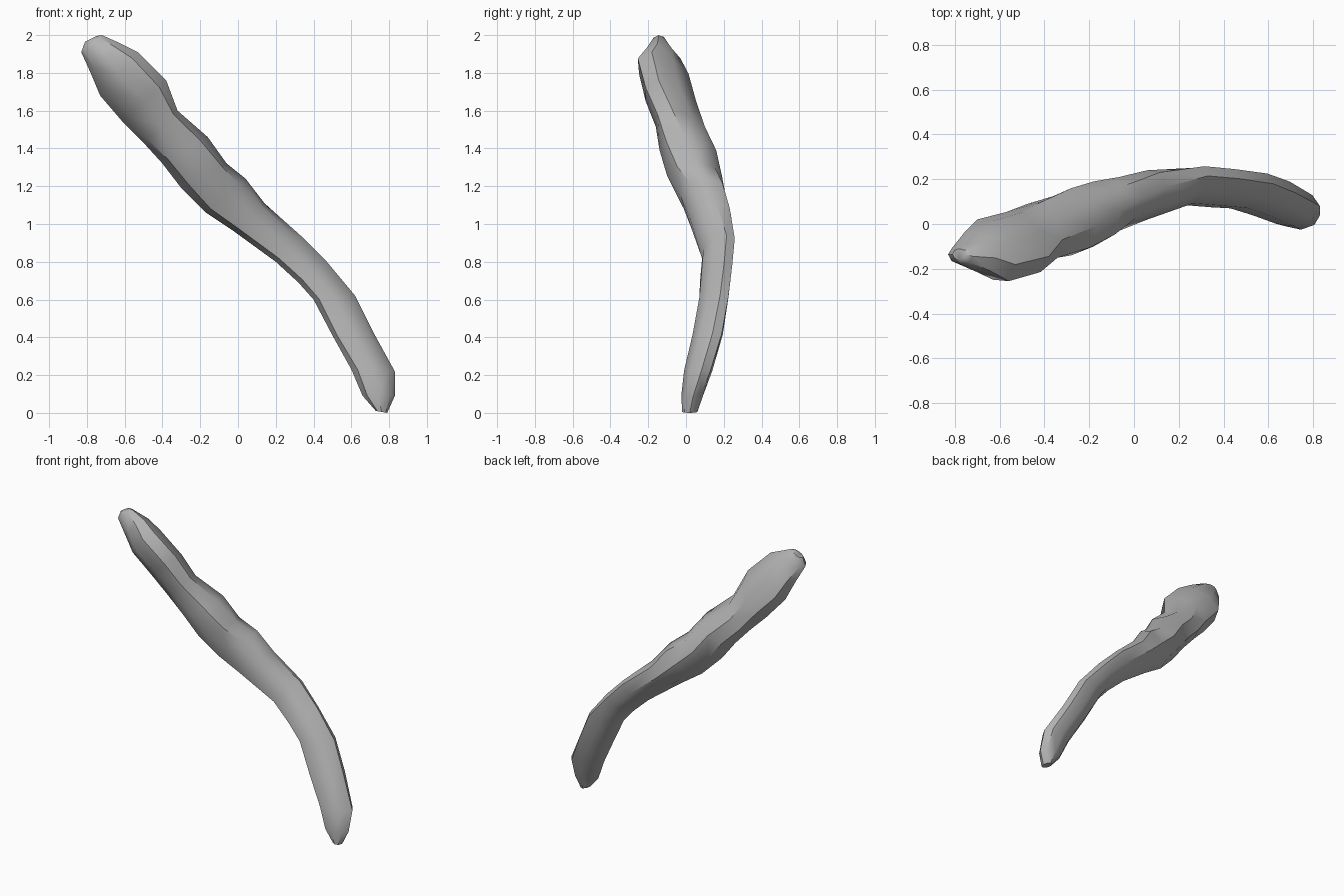
import bpy, bmesh, math, random
from mathutils import Vector

cube = bpy.data.objects.get("Cube")
if cube:
    bpy.data.objects.remove(cube, do_unlink=True)

random.seed(4)
SIDES = 8

# One grey wood material
grey = bpy.data.materials.new("weathered grey")
grey.use_nodes = True
colour = (0.45, 0.45, 0.45, 1)
grey.diffuse_color = colour
grey.node_tree.nodes["Principled BSDF"].inputs["Base Color"].default_value = colour

# Cross-sections from the thick top end to the thin foot:
# lower edge x, z, upper edge x, z, front y, back y, twist
sections = [
    (-0.81, 1.965, -0.75, 1.995, -0.16, -0.11, 0.0),
    (-0.83, 1.91, -0.72, 2.00, -0.18, -0.10, -0.1),
    (-0.78, 1.80, -0.62, 1.955, -0.215, -0.03, -0.3),
    (-0.73, 1.68, -0.53, 1.91, -0.255, 0.02, -0.45),
    (-0.61, 1.54, -0.38, 1.76, -0.22, 0.06, -0.45),
    (-0.50, 1.43, -0.32, 1.60, -0.16, 0.10, -0.3),
    (-0.40, 1.32, -0.16, 1.46, -0.14, 0.16, -0.1),
    (-0.30, 1.19, -0.06, 1.32, -0.10, 0.19, 0.1),
    (-0.17, 1.06, 0.04, 1.24, -0.03, 0.21, 0.2),
    (-0.02, 0.96, 0.14, 1.11, 0.02, 0.24, 0.3),
    (0.20, 0.80, 0.33, 0.94, 0.085, 0.258, 0.5),
    (0.32, 0.69, 0.47, 0.80, 0.075, 0.245, 0.5),
    (0.40, 0.60, 0.62, 0.62, 0.07, 0.225, 0.4),
    (0.50, 0.41, 0.72, 0.42, 0.035, 0.195, 0.3),
    (0.60, 0.23, 0.83, 0.22, -0.01, 0.14, 0.2),
    (0.66, 0.09, 0.83, 0.09, -0.025, 0.09, 0.1),
    (0.73, 0.01, 0.79, 0.00, -0.02, 0.06, 0.0),
]


def make_ring(bm, section, knobbly):
    ax, az, bx, bz, front, back, twist = section
    angles = [2 * math.pi * k / SIDES for k in range(SIDES)]
    widest = max(abs(math.sin(t + twist)) for t in angles)
    ring = []
    for k, t in enumerate(angles):
        across = math.cos(t) / 2
        depth = math.sin(t + twist) / widest / 2
        # Press diagonal points slightly in or out for a knobbly surface
        if knobbly and k % 2:
            press = random.uniform(0.93, 1.12)
            across *= press
            depth *= min(press, 1.0)
        ring.append(bm.verts.new(Vector((
            (ax + bx) / 2 + across * (bx - ax),
            (front + back) / 2 + depth * (back - front),
            (az + bz) / 2 + across * (bz - az)))))
    return ring


# Loft the crooked branch through its cross-sections
bm = bmesh.new()
rings = [make_ring(bm, s, 3 < i < 14) for i, s in enumerate(sections)]
for r0, r1 in zip(rings, rings[1:]):
    for k in range(SIDES):
        n = (k + 1) % SIDES
        bm.faces.new((r0[k], r0[n], r1[n], r1[k]))
bm.faces.new(rings[0])
bm.faces.new(rings[-1])
bmesh.ops.recalc_face_normals(bm, faces=bm.faces[:])
bmesh.ops.triangulate(bm, faces=bm.faces[:])

mesh = bpy.data.meshes.new("crooked_branch")
bm.to_mesh(mesh)
bm.free()
mesh.materials.append(grey)
branch = bpy.data.objects.new("crooked_branch", mesh)
bpy.context.collection.objects.link(branch)

# Soft shading with the strongest ridges kept sharp
bpy.ops.object.select_all(action='DESELECT')
branch.select_set(True)
bpy.context.view_layer.objects.active = branch
bpy.ops.object.shade_smooth_by_angle(angle=math.radians(40))
